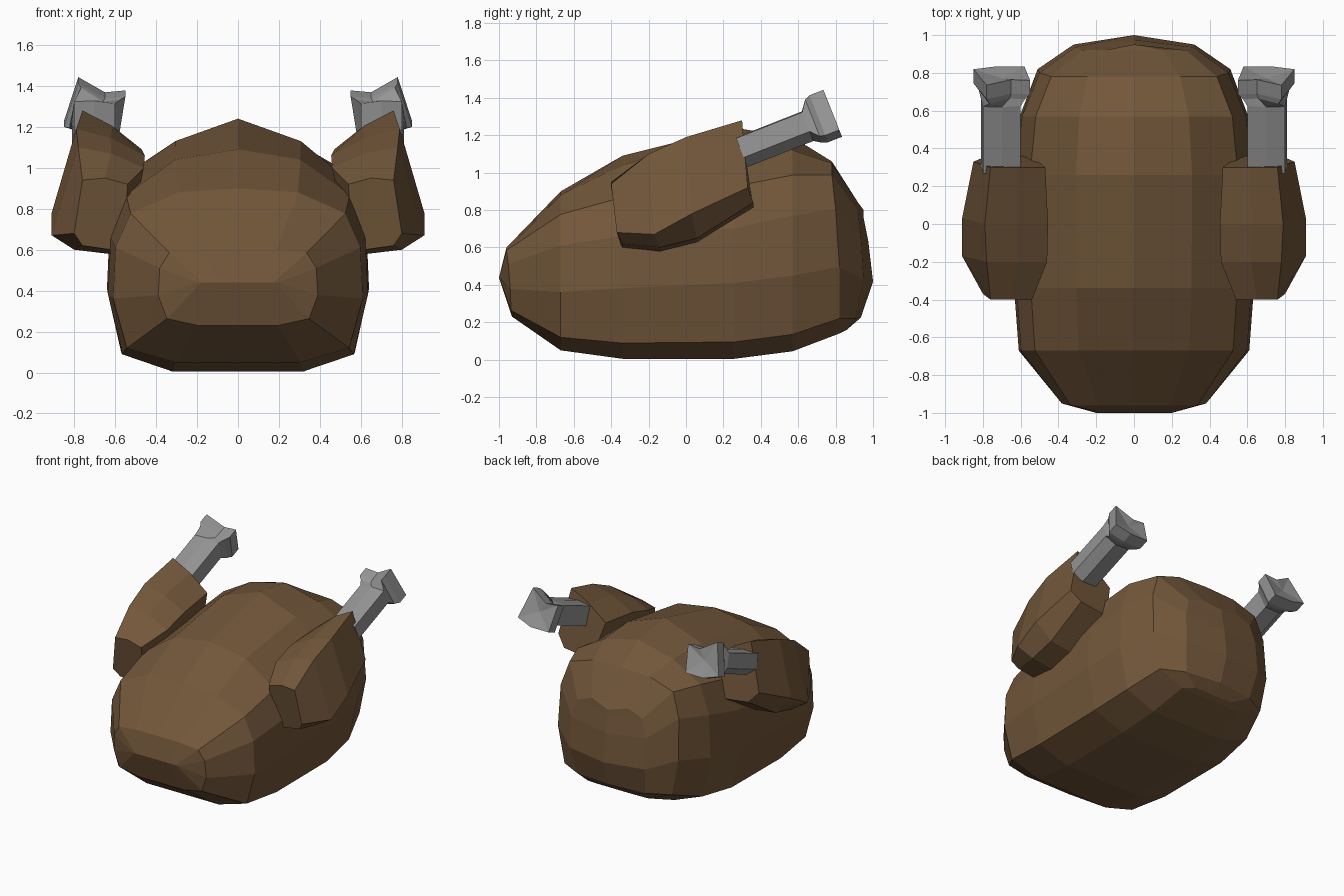
import bpy, bmesh
from mathutils import Vector

if "Cube" in bpy.data.objects:
    bpy.data.objects.remove(bpy.data.objects["Cube"])


def loft(name, rings, mat):
    """Skin equal-length closed rings of points, cap the open ends."""
    bm = bmesh.new()
    vr = [[bm.verts.new(p) for p in r] for r in rings]
    n = len(rings[0])
    for a, b in zip(vr, vr[1:]):
        for i in range(n):
            j = (i + 1) % n
            bm.faces.new((a[i], a[j], b[j], b[i]))
    for r in (vr[0], vr[-1]):
        if len({tuple(round(c, 4) for c in v.co) for v in r}) == n:
            bm.faces.new(r)
    bmesh.ops.remove_doubles(bm, verts=bm.verts, dist=0.002)
    bmesh.ops.dissolve_degenerate(bm, edges=bm.edges, dist=0.001)
    bmesh.ops.recalc_face_normals(bm, faces=bm.faces)
    me = bpy.data.meshes.new(name)
    bm.to_mesh(me)
    bm.free()
    ob = bpy.data.objects.new(name, me)
    bpy.context.collection.objects.link(ob)
    me.materials.append(mat)


skin = bpy.data.materials.new("roast_skin")
skin.diffuse_color = (0.17, 0.095, 0.043, 1)
skin.use_nodes = True
skin.node_tree.nodes["Principled BSDF"].inputs["Base Color"].default_value = skin.diffuse_color
grey = bpy.data.materials.new("bone_grey")
grey.diffuse_color = (0.3, 0.3, 0.3, 1)
grey.use_nodes = True
grey.node_tree.nodes["Principled BSDF"].inputs["Base Color"].default_value = grey.diffuse_color

# Body: one rounded half section, scaled per station
WIDTH = (0, .5, .89, 1, .98, .86, .48, 0)
SOFT = (0, 0, .08, .36, .62, .82, 1, 1)
BOXY = (0, 0, .09, .4, .76, .96, 1, 1)


def body_ring(y, lean_low, lean_top, low, top, crest, wide, boxy):
    half = []
    for i, (w, a, b) in enumerate(zip(WIDTH, SOFT, BOXY)):
        lean = (lean_low, lean_low, lean_low / 2, 0, lean_top / 2, lean_top, lean_top, lean_top)[i]
        z = low + (top - low) * (a + (b - a) * boxy) + (crest if i == 7 else 0)
        half.append((w * wide, y + lean, z))
    return half + [(-x, yy, z) for x, yy, z in half[-2:0:-1]]


# y, lean at bottom, lean at top, bottom z, top z, crest, half width, boxiness
stations = [
    (-1, 0, 0, .44, .44, 0, .2, 0),
    (-.94, .01, -.02, .23, .6, 0, .39, 1),
    (-.67, 0, 0, .05, .88, .02, .61, .4),
    (-.34, 0, 0, .005, 1.04, .05, .635, .1),
    (.26, 0, 0, .005, 1.13, .11, .64, 0),
    (.57, 0, 0, .045, 1.12, .07, .605, .4),
    (.82, 0, -.04, .14, 1.05, .01, .51, .8),
    (.95, -.09, -.03, .16, .84, 0, .32, .8),
    (1, -.13, -.05, .17, .8, 0, 0, .8),
]
loft("roast_body", [body_ring(*s) for s in stations], skin)


# Thigh: y, then x, z of inner top, outer top, outer low and bottom corners
def thigh_ring(y, ix, iz, ox, oz, lx, lz, bx, bz):
    return [(ix, y, iz), ((ix + ox) / 2, y, (iz + oz) / 2 + .02), (ox, y, oz),
            (lx, y + .03, lz), (bx, y + .06, bz), (.55, y + .06, bz - .03)]


thigh = [thigh_ring(*t) for t in (
    (-.4, .54, .92, .76, .94, .8, .68, .76, .62),
    (-.2, .46, 1, .78, 1.1, .91, .67, .8, .6),
    (0, .455, 1.06, .79, 1.19, .91, .78, .8, .65),
    (.3, .47, 1.09, .76, 1.28, .85, .92, .78, .84))]

# Bone: hexagonal shaft flaring to a knuckle, in a tilted frame
along, up = Vector((0, .93, .367)), Vector((0, -.367, .93))
base = Vector((.7, .325, 1.12))
shaft = [(-.1, .07), (0, .085), (.1, .08), (.11, -.03), (.04, -.085), (-.08, -.08)]
knob = [(-.15, .08), (-.05, .07), (.08, .15), (.15, -.08), (.03, -.12), (-.12, -.12)]
neck = [(x * .82, z * .92) for x, z in knob]
bone = [[base + Vector((x, 0, 0)) + along * d + up * z for x, z in sec]
        for d, sec in ((-.03, shaft), (.35, shaft), (.39, neck), (.42, knob), (.5, knob))]
# Slightly dished end of the knuckle
bone.append([base + along * .48] * 6)

for side, s in (("right", 1), ("left", -1)):
    for name, part, mat in (("thigh", thigh, skin), ("leg_bone", bone, grey)):
        loft(side + "_" + name, [[(s * p[0], p[1], p[2]) for p in r] for r in part], mat)
